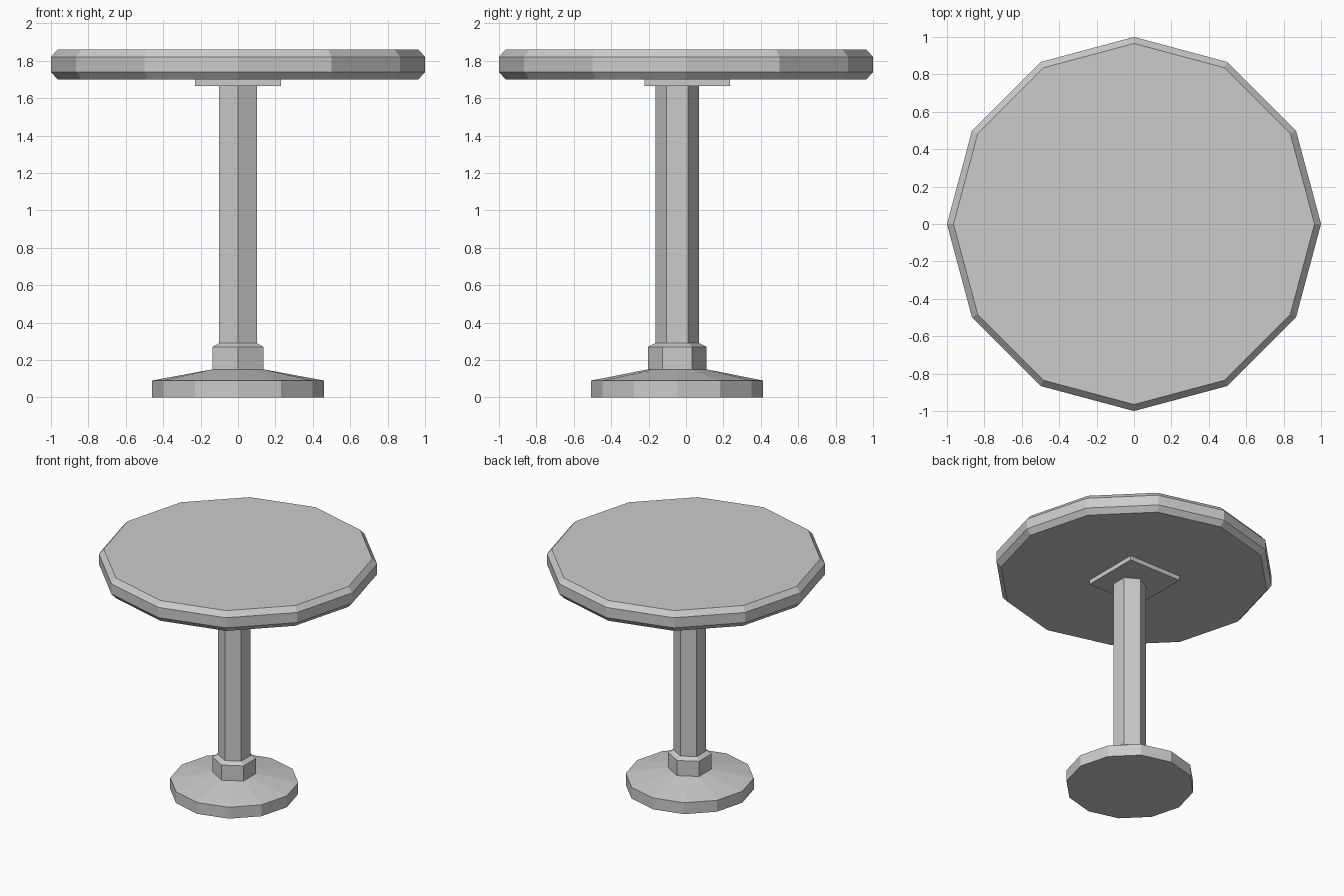
import bpy
import bmesh
from math import cos, sin, tau, pi

cube = bpy.data.objects.get("Cube")
if cube:
    bpy.data.objects.remove(cube, do_unlink=True)

# Single plain grey finish
grey = bpy.data.materials.new("plain grey")
grey.use_nodes = True
colour = (0.6, 0.6, 0.6, 1)
grey.diffuse_color = colour
grey.node_tree.nodes["Principled BSDF"].inputs["Base Color"].default_value = colour


def ring(radius, z, sides):
    """Regular polygon with a corner on the y axis."""
    return [(radius * cos(tau * i / sides + pi / 2),
             radius * sin(tau * i / sides + pi / 2), z) for i in range(sides)]


def hexagon_with_midpoints(radius, z):
    """Hexagon carrying an extra point on the middle of each side."""
    apothem = radius * cos(pi / 6)
    return [ring(apothem if i % 2 else radius, z, 12)[i] for i in range(12)]


def loft(name, rings, y=0.0):
    """Flat-faced solid skinned through matching rings, listed bottom to top."""
    bm = bmesh.new()
    loops = [[bm.verts.new(p) for p in r] for r in rings]
    for low, high in zip(loops, loops[1:]):
        n = len(low)
        for i in range(n):
            j = (i + 1) % n
            bm.faces.new((low[i], low[j], high[j], high[i]))
    bm.faces.new(loops[0][::-1])
    bm.faces.new(loops[-1])
    bmesh.ops.recalc_face_normals(bm, faces=bm.faces)
    mesh = bpy.data.meshes.new(name)
    bm.to_mesh(mesh)
    bm.free()
    mesh.materials.append(grey)
    obj = bpy.data.objects.new(name, mesh)
    obj.location.y = y
    bpy.context.collection.objects.link(obj)
    return obj


stand_y = -0.047   # the stand sits slightly forward of the top

# Twelve-sided foot sloping up to the collar
loft("base", [ring(0.46, 0, 12), ring(0.46, 0.09, 12),
              hexagon_with_midpoints(0.157, 0.15)], stand_y)

# Hexagonal collar with a chamfered upper edge
loft("collar", [ring(0.157, 0.15, 6), ring(0.157, 0.27, 6),
                ring(0.117, 0.29, 6)], stand_y)

# Hexagonal column
loft("column", [ring(0.117, 0.29, 6), ring(0.117, 1.67, 6)], stand_y)

# Square mounting plate
half = 0.229
square = [(-half, -half), (half, -half), (half, half), (-half, half)]
loft("mounting_plate", [[(x, y, z) for x, y in square] for z in (1.665, 1.7)], 0.007)

# Twelve-sided top with chamfered rims
loft("table_top", [ring(r, z, 12) for r, z in
                   ((0.965, 1.7), (1, 1.74), (1, 1.82), (0.965, 1.86))])
